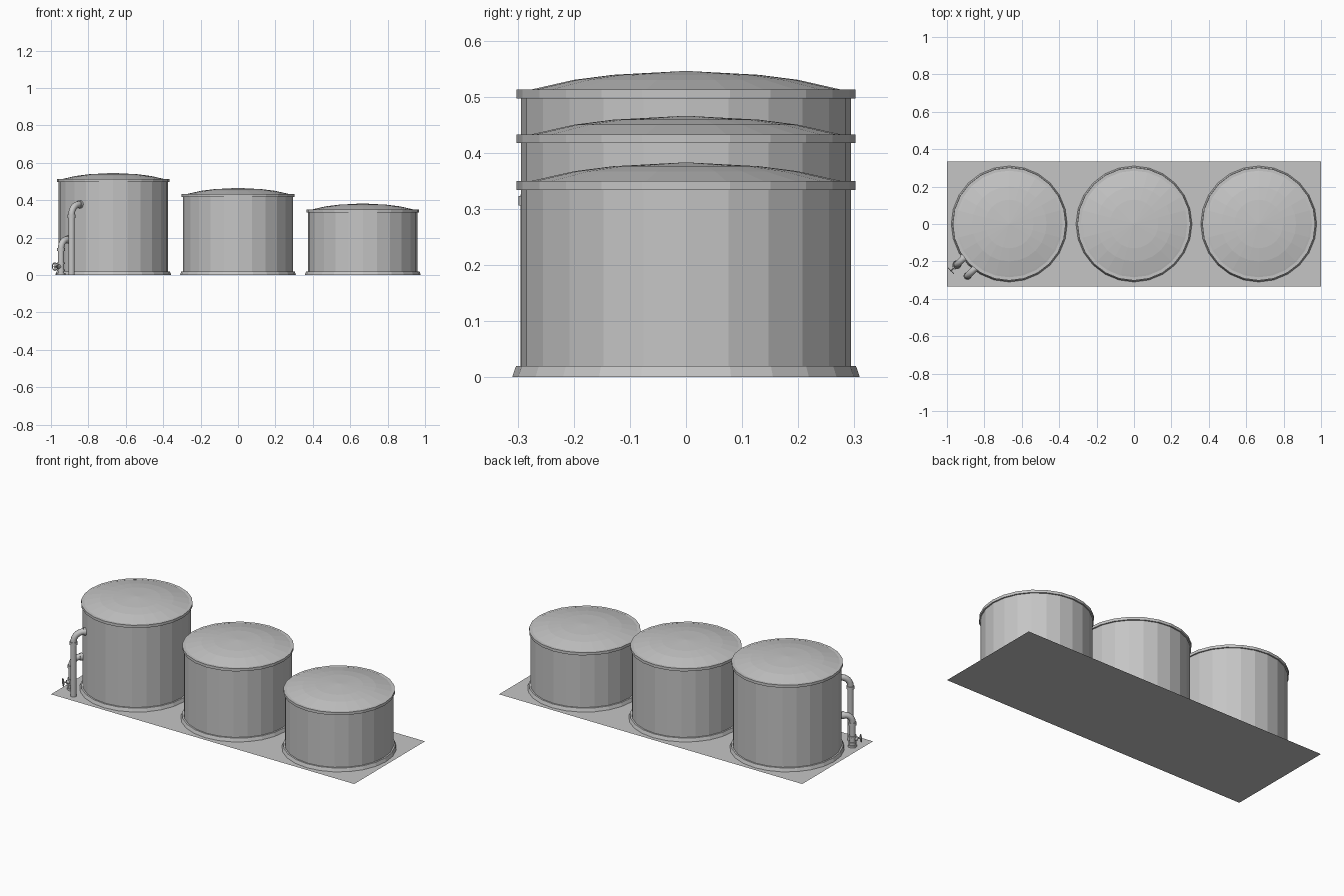
import bpy, bmesh
from math import sin, cos, pi
from mathutils import Vector

cube = bpy.data.objects.get("Cube")
if cube:
    bpy.data.objects.remove(cube, do_unlink=True)

# One painted-metal grey for everything
grey = bpy.data.materials.new("light_grey")
grey.use_nodes = True
colour = (0.56, 0.56, 0.56, 1)
grey.diffuse_color = colour
grey.node_tree.nodes["Principled BSDF"].inputs["Base Color"].default_value = colour


def finish(bm, name, smooth=False):
    bmesh.ops.remove_doubles(bm, verts=bm.verts[:], dist=1e-5)
    bmesh.ops.recalc_face_normals(bm, faces=bm.faces[:])
    mesh = bpy.data.meshes.new(name)
    bm.to_mesh(mesh)
    bm.free()
    mesh.materials.append(grey)
    obj = bpy.data.objects.new(name, mesh)
    bpy.context.collection.objects.link(obj)
    if smooth:
        bpy.ops.object.select_all(action='DESELECT')
        obj.select_set(True)
        bpy.context.view_layer.objects.active = obj
        bpy.ops.object.shade_smooth_by_angle(angle=pi / 4)
    return obj


def bridge(bm, rings):
    n = len(rings[0])
    for a, b in zip(rings, rings[1:]):
        for i in range(n):
            j = (i + 1) % n
            bm.faces.new((a[i], a[j], b[j], b[i]))


def lathe(name, profile, x, sides=24):
    """Revolve (radius, height) points about a vertical axis at x."""
    bm = bmesh.new()
    rings = [[bm.verts.new((x + r * cos(2 * pi * i / sides),
                            r * sin(2 * pi * i / sides), z))
              for i in range(sides)] for r, z in profile]
    bridge(bm, rings)
    return finish(bm, name)


def tube(name, points, radius, sides=12):
    """Sweep a capped circle along a path lying in the diagonal plane."""
    bm = bmesh.new()
    points = [Vector(p) for p in points]
    side = Vector((1, -1, 0)).normalized()
    rings = []
    for k, p in enumerate(points):
        along = (points[min(k + 1, len(points) - 1)] - points[max(k - 1, 0)]).normalized()
        up = along.cross(side)
        rings.append([bm.verts.new(p + radius * (side * cos(2 * pi * i / sides)
                                                 + up * sin(2 * pi * i / sides)))
                      for i in range(sides)])
    bridge(bm, rings)
    bm.faces.new(rings[0])
    bm.faces.new(rings[-1])
    return finish(bm, name, smooth=True)


# Ground sheet
bm = bmesh.new()
bm.faces.new([bm.verts.new((x, y, 0)) for x, y in
              ((-1, -0.333), (1, -0.333), (1, 0.333), (-1, 0.333))])
finish(bm, "ground_sheet")

# Three tanks of falling height
for label, x, top in (("tall", -0.667, 0.513), ("middle", 0, 0.433), ("short", 0.667, 0.35)):
    lathe(label + "_tank_skirt", [(0.31, 0), (0.303, 0.02), (0.29, 0.02)], x)
    lathe(label + "_tank_shell", [(0.294, 0), (0.294, top - 0.005)], x)
    lathe(label + "_tank_rim", [(0.29, top - 0.016), (0.302, top - 0.016),
                                (0.302, top), (0.285, top)], x)
    lathe(label + "_tank_roof", [(0.295, top - 0.005), (0.275, top), (0.2, top + 0.017),
                                 (0.13, top + 0.026), (0, top + 0.033)], x)

# Feed pipes: riser, elbow and short run into the tall tank
inward = Vector((1, 1, 0)).normalized()
up = Vector((0, 0, 1))


def feed_pipe(label, foot, height, bend, radius):
    foot = Vector(foot)
    start = foot + up * (height - bend)
    arc = [start + inward * bend * (1 - cos(a)) + up * bend * sin(a)
           for a in [pi / 2 * k / 6 for k in range(7)]]
    wall = arc[-1] + inward * 0.045
    tube(label + "_pipe", [foot] + arc + [wall], radius)
    collar = radius + 0.004
    tube(label + "_riser_collar", [start - up * 0.017, start], collar)
    tube(label + "_elbow_collar", [arc[-1], arc[-1] + inward * 0.015], collar)


feed_pipe("tall", (-0.89, -0.278, 0), 0.378, 0.055, 0.0175)
feed_pipe("short", (-0.946, -0.217, 0), 0.19, 0.045, 0.0175)

# Valve at the foot of the short pipe
foot = Vector((-0.946, -0.217, 0))
for name, low, high, r in (("valve_foot_flange", 0, 0.012, 0.024),
                           ("valve_lower_flange", 0.022, 0.03, 0.023),
                           ("valve_upper_flange", 0.058, 0.066, 0.023)):
    tube(name, [foot + up * low, foot + up * high], r)
hub = foot + up * 0.045
tube("valve_bonnet", [hub, hub - inward * 0.028], 0.012)
tube("valve_stem", [hub, hub - inward * 0.05], 0.004, 8)

# Handwheel: ring with two crossing spokes
centre = hub - inward * 0.046
across = Vector((1, -1, 0)).normalized()
bm = bmesh.new()
rings = []
for i in range(16):
    a = 2 * pi * i / 16
    out = across * cos(a) + up * sin(a)
    rings.append([bm.verts.new(centre + out * (0.02 + 0.003 * cos(b)) + inward * 0.003 * sin(b))
                  for b in [2 * pi * k / 6 for k in range(6)]])
bridge(bm, rings + rings[:1])
finish(bm, "valve_handwheel", smooth=True)
tube("handwheel_upright_spoke", [centre - up * 0.02, centre + up * 0.02], 0.002, 6)
bm = bmesh.new()
bmesh.ops.create_cube(bm, size=1)
for v in bm.verts:
    v.co = centre + across * v.co.x * 0.04 + inward * v.co.y * 0.004 + up * v.co.z * 0.004
finish(bm, "handwheel_level_spoke")
